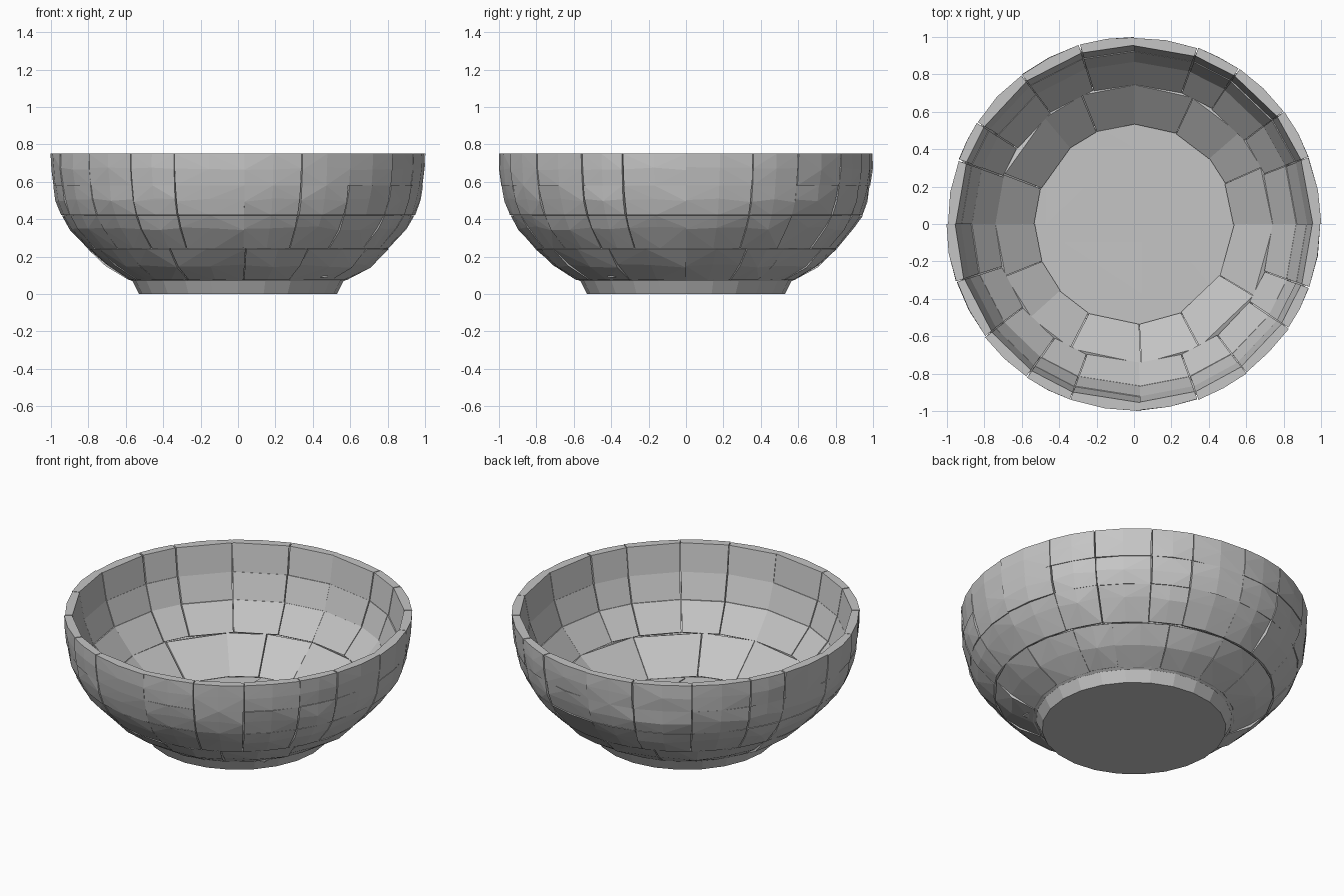
import bpy, bmesh, math, random
from mathutils import Vector

random.seed(4)
if "Cube" in bpy.data.objects:
    bpy.data.objects.remove(bpy.data.objects["Cube"])

stone = bpy.data.materials.new("pale grey stone")
stone.use_nodes = True
GREY = (0.56, 0.56, 0.56, 1)
stone.diffuse_color = GREY
stone.node_tree.nodes["Principled BSDF"].inputs["Base Color"].default_value = GREY


def polar(r, deg, z):
    a = math.radians(deg)
    return Vector((r * math.cos(a), r * math.sin(a), z))


def finish(name, bm):
    bmesh.ops.recalc_face_normals(bm, faces=bm.faces)
    mesh = bpy.data.meshes.new(name)
    bm.to_mesh(mesh)
    bm.free()
    mesh.materials.append(stone)
    ob = bpy.data.objects.new(name, mesh)
    bpy.context.collection.objects.link(ob)
    return ob


def add_hull(bm, points):
    """Add one chiselled block wrapped around the points."""
    verts = [bm.verts.new(p) for p in points]
    res = bmesh.ops.convex_hull(bm, input=verts)
    junk = {v for v in res["geom_interior"] + res["geom_unused"]
            if isinstance(v, bmesh.types.BMVert) and v.is_valid}
    bmesh.ops.delete(bm, geom=list(junk), context='VERTS')


def add_block(bm, a0, a1, outer, inner, chip):
    """Curved outer face of three columns, flat inner face."""
    points = []
    for i, (r, z) in enumerate(outer):
        for j in range(3):
            deg = a0 + (a1 - a0) * j / 2
            rough = random.uniform(-chip, chip / 2)
            lift = random.uniform(-2, 2) * chip if i == 1 else 0
            points.append(polar(r + rough, deg, z + lift))
    for r, z in inner:
        points += [polar(r, a0, z), polar(r, a1, z)]
    add_hull(bm, points)


def ring(name, seams, tight, outer, inner, chip):
    """One course of blocks; tight seams stay closed, others open as cracks."""
    bm = bmesh.new()
    for a0, a1 in zip(seams, seams[1:] + [seams[0] + 360]):
        g0 = 0 if a0 in tight else random.uniform(0.05, 0.3)
        g1 = 0 if a1 in tight else random.uniform(0.05, 0.3)
        push = random.uniform(-0.005, 0.002)
        add_block(bm, a0 + g0, a1 - g1,
                  [(r + push, z) for r, z in outer],
                  [(r + push, z) for r, z in inner], chip)
    return finish(name, bm)


# Wall courses: outer edge, bulge and edge, then inner edges
seams = [-162, -143, -125, -110, -88, -70, -53, -34, -20, 0,
         21, 37, 56, 70, 90, 107, 127, 147, 160, 180]
tight = (-88, 0, 90, 180)
ring("rim_course", seams, tight,
     [(0.988, 0.58), (0.998, 0.67), (1.0, 0.75)], [(0.925, 0.58), (0.955, 0.75)], 0.004)
ring("upper_course", seams, tight,
     [(0.945, 0.421), (0.975, 0.50), (0.988, 0.58)], [(0.87, 0.43), (0.925, 0.58)], 0.005)
ring("middle_course", seams, tight,
     [(0.81, 0.244), (0.905, 0.35), (0.945, 0.419)], [(0.745, 0.28), (0.87, 0.428)], 0.005)
low_seams = [-158, -138, -117, -87, -62, -31, 0, 24, 41, 65, 90, 112, 130, 159, 180]
ring("lower_course", low_seams, (-138, 0, 41, 90, 130, 180),
     [(0.585, 0.075), (0.71, 0.15), (0.805, 0.24)], [(0.535, 0.10), (0.745, 0.277)], 0.005)

# Hidden core closing the cracks
bm = bmesh.new()
profile = [(0.57, 0.10), (0.76, 0.24), (0.90, 0.42), (0.953, 0.58), (0.97, 0.74)]
verts = [bm.verts.new(polar(r, 0, z)) for r, z in profile]
edges = [bm.edges.new(pair) for pair in zip(verts, verts[1:])]
bmesh.ops.spin(bm, geom=verts + edges, cent=(0, 0, 0), axis=(0, 0, 1),
               angle=math.tau, steps=40, use_duplicate=False)
bmesh.ops.remove_doubles(bm, verts=bm.verts, dist=0.001)
core = finish("crack_backing", bm)
thick = core.modifiers.new("thickness", 'SOLIDIFY')
thick.thickness = 0.012
thick.offset = 0


def disc(name, sides, levels):
    bm = bmesh.new()
    add_hull(bm, [polar(r, 360 * i / sides, z) for r, z in levels for i in range(sides)])
    return finish(name, bm)


# Foot and floor
disc("foot", 24, [(0.53, 0), (0.565, 0.07)])
disc("foot_core", 24, [(0.565, 0.068), (0.585, 0.08)])
disc("floor", 16, [(0.55, 0.07), (0.55, 0.09)])

# Thin paving plates on the floor: opposite x, y corners
plates = [((-0.47, 0.0), (-0.27, 0.19)), ((-0.19, 0.41), (0.0, 0.52)),
          ((0.30, -0.42), (0.48, -0.20)), ((-0.37, -0.37), (0.04, -0.10)),
          ((0.04, 0.05), (0.30, 0.36))]
bm = bmesh.new()
for (x0, y0), (x1, y1) in plates:
    add_hull(bm, [Vector((x, y, z)) for x in (x0, x1) for y in (y0, y1)
                  for z in (0.088, random.uniform(0.092, 0.097))])
finish("floor_plates", bm)
